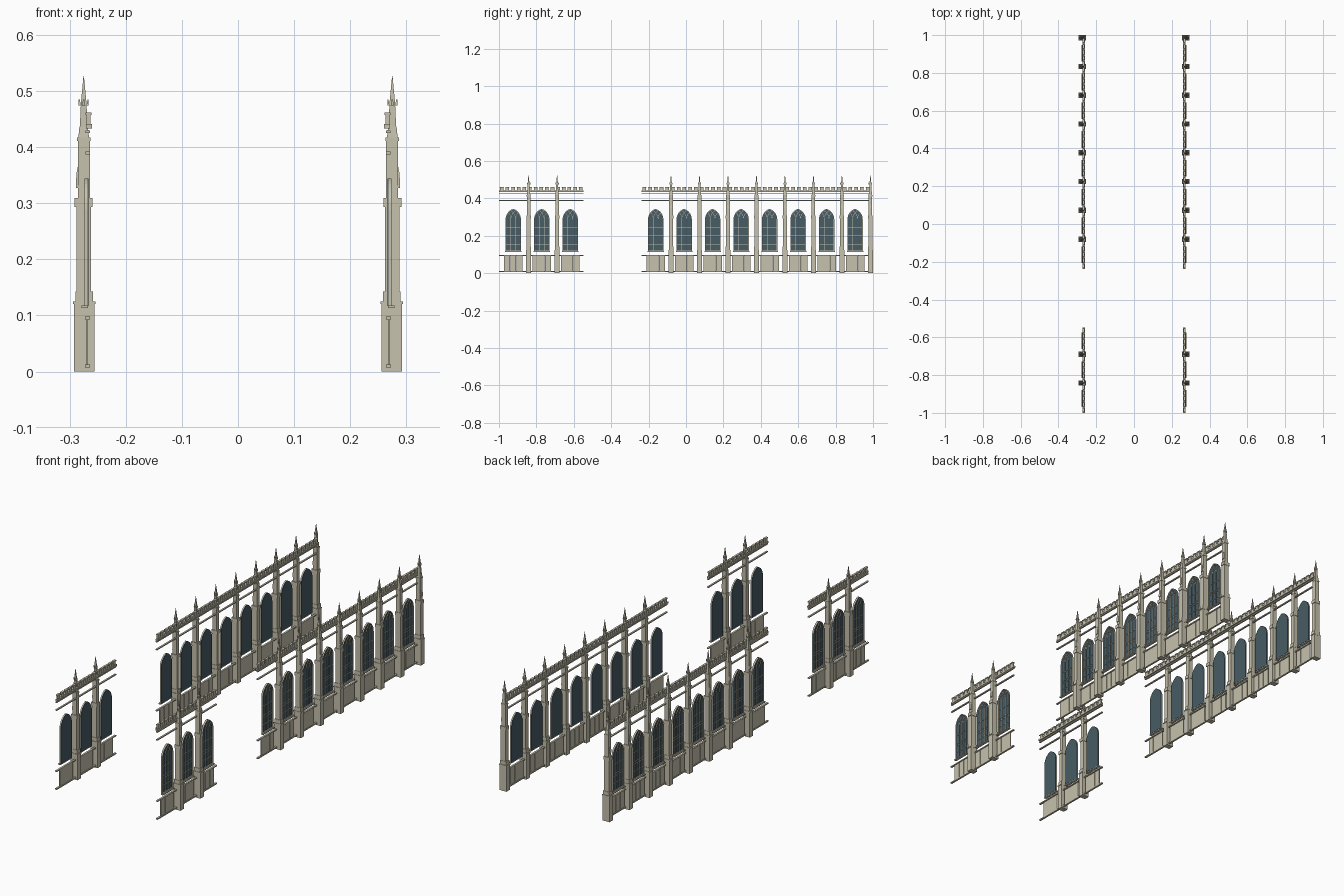
import bpy, bmesh, math
from mathutils import Matrix, Vector

cube = bpy.data.objects.get("Cube")
if cube:
    bpy.data.objects.remove(cube, do_unlink=True)


def material(name, rgb):
    m = bpy.data.materials.new(name)
    m.use_nodes = True
    m.diffuse_color = (*rgb, 1)
    m.node_tree.nodes["Principled BSDF"].inputs["Base Color"].default_value = (*rgb, 1)
    return m


stone = material("pale stone", (0.57, 0.54, 0.42))
glass = material("blue grey glass", (0.065, 0.107, 0.13))

PITCH = 0.1523
BUTTRESSES = [0.986 - PITCH * k for k in (*range(8), 11, 12)]
WINDOWS = [0.904 - PITCH * k for k in (*range(8), 10, 11, 12)]
WALLS = [(-1.0, -0.548), (-0.238, 0.986)]


def finish(bm, name, mat):
    # Each part is made on the +x wall and mirrored to the other
    bmesh.ops.recalc_face_normals(bm, faces=bm.faces)
    mesh = bpy.data.meshes.new(name)
    bm.to_mesh(mesh)
    bm.free()
    mesh.materials.append(mat)
    ob = bpy.data.objects.new(name, mesh)
    bpy.context.collection.objects.link(ob)
    mod = ob.modifiers.new("other_wall", "MIRROR")
    mod.use_mirror_merge = False
    return ob


def block(bm, x0, x1, y0, y1, z0, z1, taper=None):
    # Box whose top may be a different rectangle (x0, x1, y0, y1)
    top = taper or (x0, x1, y0, y1)
    vs = []
    for (a, b, c, d), z in (((x0, x1, y0, y1), z0), (top, z1)):
        vs.append([bm.verts.new((x, y, z)) for x, y in ((a, c), (b, c), (b, d), (a, d))])
    lo, hi = vs
    bm.faces.new(lo[::-1])
    bm.faces.new(hi)
    for i in range(4):
        j = (i + 1) % 4
        bm.faces.new((lo[i], lo[j], hi[j], hi[i]))


def bar(bm, a, b, width, x0, x1):
    # Straight bar between two (y, z) points
    a, b = Vector(a), Vector(b)
    d = b - a
    mid = (a + b) / 2
    mat = (Matrix.Translation((((x0 + x1) / 2), mid.x, mid.y))
           @ Matrix.Rotation(math.atan2(d.y, d.x), 4, "X")
           @ Matrix.Diagonal((x1 - x0, d.length + width * 0.3, width, 1)))
    bmesh.ops.create_cube(bm, size=1, matrix=mat)


def arch(w, z0, spring, rise, n=7):
    # Pointed two-centred arch outline in (y, z)
    r = (w * w + rise * rise) / (2 * w)
    end = math.acos((r - w) / r)
    side = [(w - r + r * math.cos(end * i / n), spring + r * math.sin(end * i / n))
            for i in range(n + 1)]
    return [(w, z0)] + side + [(-y, z) for y, z in side[-2::-1]] + [(-w, z0)]


def prism(bm, pts, yc, x0, x1):
    a = [bm.verts.new((x0, yc + y, z)) for y, z in pts]
    b = [bm.verts.new((x1, yc + y, z)) for y, z in pts]
    bm.faces.new(a)
    bm.faces.new(b[::-1])
    for i in range(len(pts)):
        j = (i + 1) % len(pts)
        bm.faces.new((a[i], a[j], b[j], b[i]))


def ring(bm, outer, inner, yc, x0, x1):
    loops = [[bm.verts.new((x, yc + y, z)) for y, z in pts]
             for pts, x in ((outer, x0), (outer, x1), (inner, x1), (inner, x0))]
    for k in range(4):
        p, q = loops[k], loops[(k + 1) % 4]
        for i in range(len(p)):
            j = (i + 1) % len(p)
            bm.faces.new((p[i], p[j], q[j], q[i]))


# Stepped buttresses: (inner x, outer x, half width, bottom, top)
STAGES = [
    (0.256, 0.292, 0.0135, 0.0, 0.122),
    (0.254, 0.294, 0.014, 0.12, 0.125),
    (0.258, 0.290, 0.012, 0.125, 0.143),
    (0.262, 0.288, 0.0105, 0.143, 0.295),
    (0.259, 0.291, 0.012, 0.293, 0.309),
    (0.264, 0.285, 0.0095, 0.309, 0.415),
    (0.263, 0.287, 0.011, 0.411, 0.417),
]
bm = bmesh.new()
for y in BUTTRESSES:
    for xi, xo, h, z0, z1 in STAGES:
        block(bm, xi, xo, y - h, y + h, z0, z1)
    # Small gablet on the outer face
    block(bm, 0.284, 0.289, y - 0.007, y + 0.007, 0.327, 0.352,
          (0.284, 0.288, y - 0.006, y + 0.006))
    block(bm, 0.284, 0.288, y - 0.006, y + 0.006, 0.352, 0.368,
          (0.284, 0.285, y - 0.001, y + 0.001))
finish(bm, "buttresses", stone)

# Pinnacles with little gables and a tapering spire
bm = bmesh.new()
PX = 0.275
for y in BUTTRESSES:
    def square(h):
        return PX - h, PX + h, y - h, y + h
    block(bm, *square(0.0095), 0.417, 0.437, square(0.0075))
    block(bm, *square(0.0068), 0.437, 0.478, square(0.005))
    block(bm, *square(0.005), 0.478, 0.527, square(0.0004))
    for s in (-1, 1):
        block(bm, PX + s * 0.007 - 0.002, PX + s * 0.007 + 0.002, y - 0.003, y + 0.003,
              0.474, 0.485, (PX + s * 0.008 - 0.001, PX + s * 0.008 + 0.001, y - 0.001, y + 0.001))
        block(bm, PX - 0.003, PX + 0.003, y + s * 0.007 - 0.002, y + s * 0.007 + 0.002,
              0.474, 0.485, (PX - 0.001, PX + 0.001, y + s * 0.008 - 0.001, y + s * 0.008 + 0.001))
finish(bm, "pinnacles", stone)

# Long horizontal mouldings: (inner x, outer x, bottom, top)
RAILS = {
    "plinth_rail": (0.264, 0.273, 0.007, 0.013),
    "panel_rail": (0.264, 0.273, 0.093, 0.098),
    "string_course": (0.264, 0.272, 0.387, 0.392),
    "cornice": (0.264, 0.272, 0.425, 0.430),
    "parapet_ledge": (0.260, 0.271, 0.433, 0.441),
}
for name, (xi, xo, z0, z1) in RAILS.items():
    bm = bmesh.new()
    for y0, y1 in WALLS:
        block(bm, xi, xo, y0, y1, z0, z1)
    finish(bm, name, stone)

# Battlements
bm = bmesh.new()
step = PITCH / 5
for y0, y1 in WALLS:
    count = round((y1 - y0) / step)
    gap = (y1 - y0) / count
    for i in range(count):
        c = y0 + gap * (i + 0.5)
        block(bm, 0.263, 0.270, c - 0.0095, c + 0.0095, 0.441, 0.459)
        block(bm, 0.261, 0.272, c - 0.011, c + 0.011, 0.457, 0.462)
finish(bm, "battlements", stone)

# Three upright panels and a sill below each window
bm = bmesh.new()
for yc in WINDOWS:
    for k in (-1, 0, 1):
        c = yc + k * 0.0335
        block(bm, 0.267, 0.271, c - 0.016, c + 0.016, 0.013, 0.091)
finish(bm, "lower_panels", stone)

bm = bmesh.new()
for yc in WINDOWS:
    block(bm, 0.267, 0.279, yc - 0.044, yc + 0.044, 0.113, 0.118)
finish(bm, "window_sills", stone)

# Glass and arched frames
W, SPRING, RISE = 0.038, 0.288, 0.052
outer = arch(W + 0.003, 0.117, SPRING, RISE + 0.004)
inner = arch(W, 0.120, SPRING, RISE)
bm = bmesh.new()
for yc in WINDOWS:
    prism(bm, outer, yc, 0.266, 0.2685)
finish(bm, "window_glass", glass)

bm = bmesh.new()
for yc in WINDOWS:
    ring(bm, outer, inner, yc, 0.2685, 0.274)
finish(bm, "window_frames", stone)

# Mullions, cross bars and intersecting tracery
R = (W * W + RISE * RISE) / (2 * W)


def inside(y, z):
    return math.hypot(abs(y) + R - W, z - SPRING) < R


bm = bmesh.new()
for yc in WINDOWS:
    for z in (0.155, 0.188, 0.200, 0.245):
        bar(bm, (yc - W, z), (yc + W, z), 0.0016, 0.268, 0.2705)
    for m in (-W / 3, W / 3):
        bar(bm, (yc + m, 0.118), (yc + m, SPRING), 0.0016, 0.268, 0.272)
        for s in (-1, 1):
            prev = (m, SPRING)
            for i in range(1, 12):
                t = 0.11 * i
                p = (m + s * R * (1 - math.cos(t)), SPRING + R * math.sin(t))
                if not inside(*p):
                    break
                bar(bm, (yc + prev[0], prev[1]), (yc + p[0], p[1]), 0.0018, 0.268, 0.272)
                prev = p
finish(bm, "window_tracery", stone)
